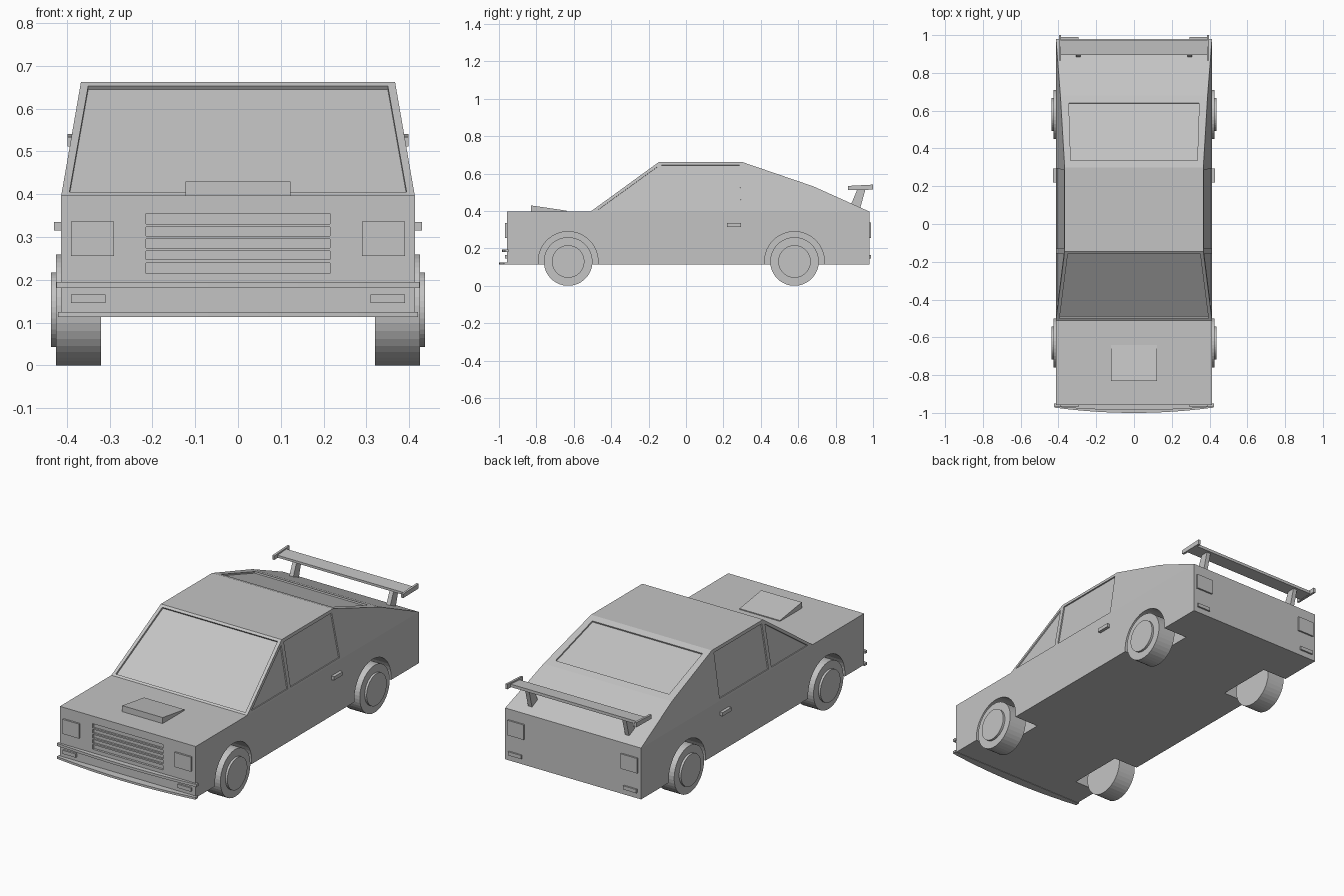
import bpy, bmesh, math
from mathutils import Vector

if "Cube" in bpy.data.objects:
    bpy.data.objects.remove(bpy.data.objects["Cube"])

grey = bpy.data.materials.new("light grey")
grey.diffuse_color = (0.55, 0.55, 0.55, 1)
grey.use_nodes = True
grey.node_tree.nodes["Principled BSDF"].inputs["Base Color"].default_value = grey.diffuse_color


def prism(name, pts, vec):
    """Solid made by sweeping a planar 3D outline along a vector."""
    bm = bmesh.new()
    a = [bm.verts.new(p) for p in pts]
    b = [bm.verts.new(Vector(p) + Vector(vec)) for p in pts]
    n = len(pts)
    bm.faces.new(a)
    bm.faces.new(b[::-1])
    for i in range(n):
        bm.faces.new((a[i], b[i], b[(i + 1) % n], a[(i + 1) % n]))
    return finish(name, bm)


def finish(name, bm):
    bmesh.ops.recalc_face_normals(bm, faces=bm.faces[:])
    me = bpy.data.meshes.new(name)
    bm.to_mesh(me)
    bm.free()
    me.materials.append(grey)
    ob = bpy.data.objects.new(name, me)
    bpy.context.collection.objects.link(ob)
    return ob


def box(name, x0, x1, y0, y1, z0, z1):
    return prism(name, [(x0, y0, z0), (x1, y0, z0), (x1, y1, z0), (x0, y1, z0)],
                 (0, 0, z1 - z0))


def disc(name, x0, x1, y, z, r, n=40):
    pts = [(x0, y + r * math.cos(2 * math.pi * (i + .5) / n),
            z + r * math.sin(2 * math.pi * (i + .5) / n)) for i in range(n)]
    return prism(name, pts, (x1 - x0, 0, 0))


def cut(ob, cutters):
    for c in cutters:
        c.hide_render = True
        m = ob.modifiers.new("cut", 'BOOLEAN')
        m.operation, m.solver, m.object = 'DIFFERENCE', 'EXACT', c
    dg = bpy.context.evaluated_depsgraph_get()
    me = bpy.data.meshes.new_from_object(ob.evaluated_get(dg))
    ob.modifiers.clear()
    ob.data = me
    for c in cutters:
        bpy.data.objects.remove(c)


BELT, ROOF, FLOOR = 0.397, 0.662, 0.115


def half_width(z):
    return 0.413 - max(0, z - BELT) * 0.046 / (ROOF - BELT)


# body shell: sides vertical to the belt line, leaning in above
cabin = [(-.51, BELT), (-.145, ROOF), (.30, ROOF), (.68, .532), (.98, BELT)]
nose, tail = [(-.957, FLOOR), (-.957, BELT)], [(.98, FLOOR)]
bm = bmesh.new()
prof = nose + cabin + tail
L, R = [[bm.verts.new((s * half_width(z), y, z)) for y, z in prof] for s in (-1, 1)]
n = len(prof)
for i in range(n):
    j = (i + 1) % n
    bm.faces.new((L[i], L[j], R[j], R[i]))
for S in (L, R):
    bm.faces.new(S[2:7])
    bm.faces.new([S[0], S[1], S[2], S[6], S[7]])
body = finish("body", bm)

cutters = []
WHEELS, WZ = (-.63, .58), .13


def pane(pts, normal, depth):
    nv = Vector(normal).normalized()
    cutters.append(prism("pane_cutter", [Vector(p) + nv * .02 for p in pts],
                         -nv * (.02 + depth)))


# windscreen recess
def slope(z):
    return -.51 + (z - BELT) * .365 / (ROOF - BELT)


pane([(s * x, slope(z), z) for s, x, z in
      ((-1, .394, .405), (1, .394, .405), (1, .35, .653), (-1, .35, .653))],
     (0, -(ROOF - BELT), .365), .01)


# rear window recess
def back(y):
    return ROOF - (y - .30) * .13 / .38


pane([(s * x, y, back(y)) for s, x, y in
      ((-1, .345, .64), (1, .345, .64), (1, .335, .335), (-1, .335, .335))],
     (0, .13, .38), .008)

# side windows and wheel wells
for s in (-1, 1):
    for shape in ([(-.13, .407), (.295, .407), (.285, .645), (-.13, .645)],
                  [(-.47, .407), (-.155, .407), (-.155, .635)]):
        pane([(s * half_width(z), y, z) for y, z in shape],
             (s * (ROOF - BELT), 0, .046), .007)
    for y in WHEELS:
        cutters.append(disc("well_cutter", s * .265, s * .5, y, WZ, .16))

# grille recess
cutters.append(box("grille_cutter", -.215, .215, -1, -.945, .215, .355))
cut(body, cutters)

# grille slats
for i in range(4):
    z = .243 + i * .028
    box("grille_slat", -.215, .215, -.955, -.943, z - .004, z + .004)

# hood scoop
prism("hood_scoop", [(-.123, -.83, .39), (-.123, -.83, .43), (-.123, -.64, .402),
                     (-.123, -.64, .39)], (.246, 0, 0))


# bowed front bumper and splitter
def bowed(name, hw, y_side, y_mid, z0, z1):
    pts = [(hw * t / 6, y_mid + (y_side - y_mid) * (t / 6) ** 2, z0) for t in range(-6, 7)]
    prism(name, pts + [(hw, -.95, z0), (-hw, -.95, z0)], (0, 0, z1 - z0))


bowed("front_bumper", .424, -.967, -.985, .181, .195)
bowed("front_splitter", .421, -.972, -1.0, .113, .125)

for s in (-1, 1):
    # lamps
    box("headlight", s * .29, s * .39, -.967, -.95, .256, .336)
    box("front_indicator", s * .31, s * .39, -.967, -.95, .146, .166)
    box("tail_light", s * .295, s * .395, .975, .989, .256, .338)
    box("rear_reflector", s * .31, s * .39, .975, .989, .146, .166)
    # door handle
    box("door_handle", s * .405, s * .43, .22, .295, .315, .335)
    # wheels
    for y in WHEELS:
        disc("tyre", s * .32, s * .425, y, WZ, .13)
        disc("hub", s * .42, s * .437, y, WZ, .087)
    # spoiler struts and end plates
    prism("spoiler_strut", [(s * .283, .88, .43), (s * .283, .93, .41),
                            (s * .283, .96, .518), (s * .283, .917, .518)],
          (s * .024, 0, 0))
    prism("spoiler_end_plate", [(s * .386, .866, .512), (s * .386, 1.0, .514),
                                (s * .386, 1.0, .541), (s * .386, .866, .534)],
          (s * .012, 0, 0))

# spoiler blade
prism("spoiler_blade", [(-.388, .895, .514), (-.388, .972, .516),
                        (-.388, .972, .532), (-.388, .895, .527)], (.776, 0, 0))
